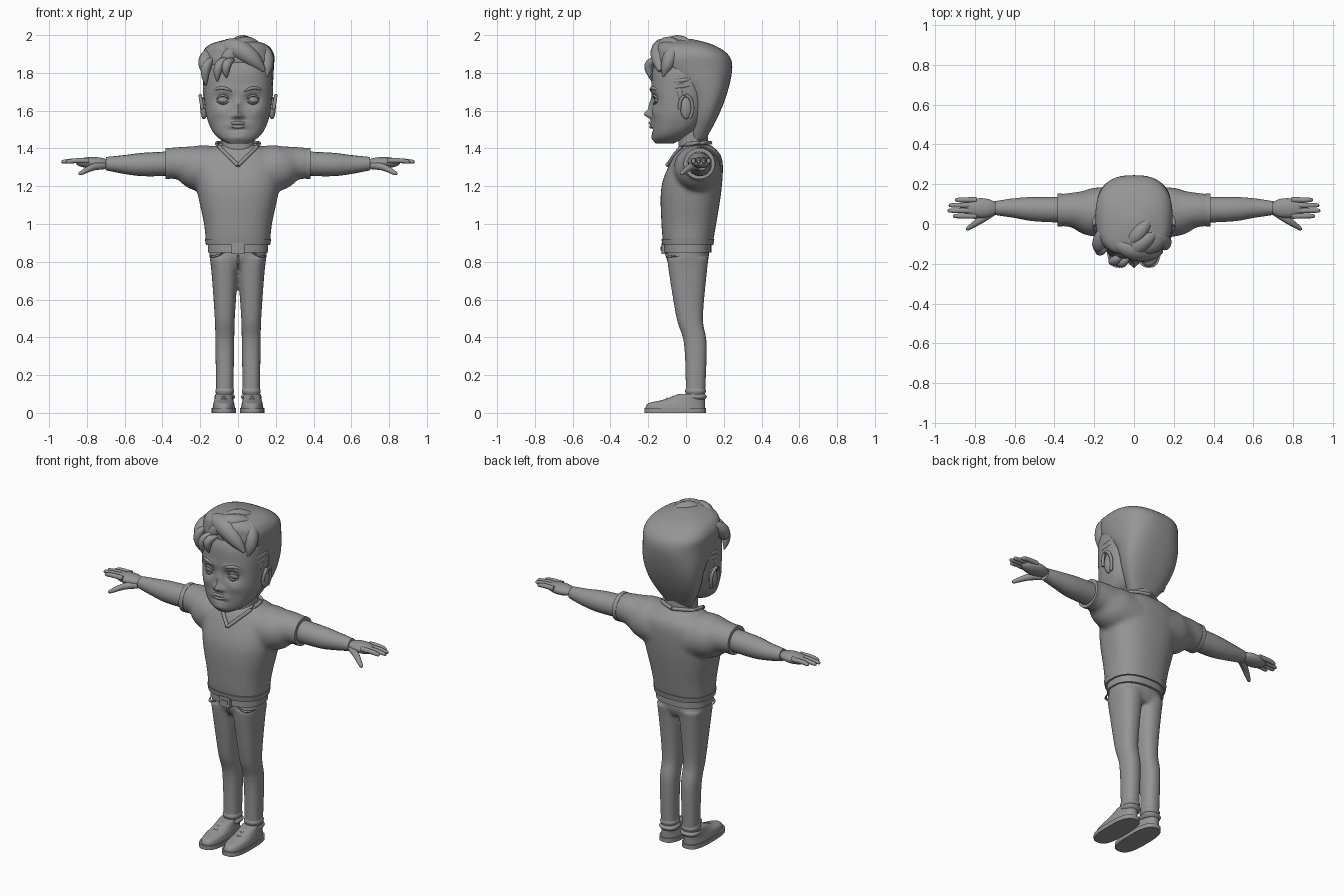
import bpy, bmesh, math
from mathutils import Vector

default_cube = bpy.data.objects.get("Cube")
if default_cube:
    bpy.data.objects.remove(default_cube, do_unlink=True)

grey = (0.3, 0.3, 0.3, 1)
clay = bpy.data.materials.new("clay_grey")
clay.use_nodes = True
clay.diffuse_color = grey
clay.node_tree.nodes["Principled BSDF"].inputs["Base Color"].default_value = grey


def select_only(objects):
    bpy.ops.object.select_all(action="DESELECT")
    for item in objects:
        item.select_set(True)
    bpy.context.view_layer.objects.active = objects[0]


def finish(name, bm):
    """Turn a bmesh into a smooth shaded object."""
    bmesh.ops.recalc_face_normals(bm, faces=bm.faces[:])
    mesh = bpy.data.meshes.new(name)
    bm.to_mesh(mesh)
    bm.free()
    mesh.materials.append(clay)
    obj = bpy.data.objects.new(name, mesh)
    bpy.context.collection.objects.link(obj)
    select_only([obj])
    bpy.ops.object.shade_smooth_by_angle(angle=math.radians(60))
    return obj


def skin(name, loops):
    """Bridge successive closed loops of points and cap both ends."""
    bm = bmesh.new()
    rings = [[bm.verts.new(point) for point in loop] for loop in loops]
    for low, high in zip(rings, rings[1:]):
        for k in range(len(low)):
            bm.faces.new((low[k - 1], low[k], high[k], high[k - 1]))
    bm.faces.new(rings[0])
    bm.faces.new(rings[-1])
    return finish(name, bm)


def spline(rows, sub):
    """Smoothly interpolate rows of numbers."""
    out = []
    for i in range(len(rows) - 1):
        before, start = rows[max(i - 1, 0)], rows[i]
        end, after = rows[i + 1], rows[min(i + 2, len(rows) - 1)]
        for k in range(sub):
            t = k / sub
            ease, rise, fall = t * t * (3 - 2 * t), t * (1 - t) ** 2, t * t * (1 - t)
            out.append([b + (c - b) * ease + (c - a) / 2 * rise - (d - b) / 2 * fall
                        for a, b, c, d in zip(before, start, end, after)])
    return out + [list(rows[-1])]


def stack(name, rows, centre=0, side=1, seg=48, sub=5, power=2.4, bumps=()):
    """Stack level sections given as (height, half width, front, back)."""
    loops = []
    for z, half, front, back in spline(rows, sub):
        loop = []
        for k in range(seg):
            c, s = math.cos(math.tau * k / seg), math.sin(math.tau * k / seg)
            x = half * math.copysign(abs(c) ** (2 / power), c)
            y = (front + back) / 2 + (back - front) / 2 * math.copysign(abs(s) ** (2 / power), s)
            if s < 0:
                y -= sum(push * math.exp(-((abs(x) - across) / wide) ** 2 - ((z - up) / tall) ** 2)
                         for across, up, wide, tall, push in bumps)
            loop.append(((centre + x) * side, y, z))
        loops.append(loop)
    return skin(name, loops)


def tube(name, points, side=1, seg=18, sub=5):
    """Sweep a round section along points given as (x, y, z, radius)."""
    path, loops = spline(points, sub), []
    for i, (x, y, z, radius) in enumerate(path):
        ahead = Vector(path[min(i + 1, len(path) - 1)][:3]) - Vector(path[max(i - 1, 0)][:3])
        ahead.normalize()
        guide = Vector((0, 1, 0)) if abs(ahead.y) < 0.9 else Vector((0, 0, 1))
        u = ahead.cross(guide).normalized() * radius
        v = u.cross(ahead)
        loop = []
        for k in range(seg):
            angle = math.tau * k / seg
            point = Vector((x, y, z)) + u * math.cos(angle) + v * math.sin(angle)
            loop.append((point.x * side, point.y, point.z))
        loops.append(loop)
    return skin(name, loops)


def arc(name, start, end, radius, bulge=(0, 0, 0), side=1):
    """Tapered strand from start to end, bowed by the bulge."""
    points, steps = [], 6
    for i in range(steps + 1):
        t = i / steps
        bow = math.sin(math.pi * t)
        spot = Vector(start).lerp(Vector(end), t) + Vector(bulge) * bow
        points.append((*spot, radius * (0.15 + 0.85 * bow ** 0.7)))
    return tube(name, points, side, seg=12, sub=3)


def ball(name, centre, size, side=1):
    bm = bmesh.new()
    bmesh.ops.create_uvsphere(bm, u_segments=24, v_segments=14, radius=1)
    for vert in bm.verts:
        vert.co = Vector(c + v * s for c, v, s in zip(centre, vert.co, size))
        vert.co.x *= side
    return finish(name, bm)


def merge(name, parts, voxel):
    """Blend overlapping parts into one soft surface."""
    select_only(parts)
    bpy.ops.object.join()
    obj = bpy.context.object
    obj.name = name
    remesh = obj.modifiers.new("blend", "REMESH")
    remesh.mode, remesh.voxel_size, remesh.use_smooth_shade = "VOXEL", voxel, True
    relax = obj.modifiers.new("relax", "SMOOTH")
    relax.factor, relax.iterations = 0.5, 8


sides = (1, -1)

# Shirt and trousers, each blended from simple masses
trunk = stack("trunk", [(.89, .17, -.12, .14), (1, .18, -.13, .16), (1.2, .22, -.13, .19),
                        (1.35, .22, -.07, .19), (1.42, .1, -.02, .13)])
sleeve = [(.1, .06, 1.28, .13), (.22, .06, 1.3, .12), (.3, .07, 1.32, .09), (.38, .07, 1.32, .08)]
merge("shirt", [trunk] + [tube("sleeve", sleeve, side, seg=32) for side in sides], .012)

seat = stack("seat", [(.77, .13, -.07, .1), (.82, .15, -.1, .12), (.9, .15, -.1, .12)])
leg = [(.07, .045, 0, .1), (.36, .05, -.01, .11), (.5, .053, -.05, .09), (.74, .07, -.09, .11), (.82, .08, -.1, .12)]
merge("trousers", [seat] + [stack("leg", leg, .07, side) for side in sides], .009)

# Neck, belt, buckle and shirt hem
stack("neck", [(1.3, .09, -.05, .12), (1.4, .085, -.04, .12), (1.52, .085, -.04, .11)])
stack("belt", [(.85, .16, -.115, .135), (.9, .16, -.115, .135)])
stack("buckle", [(.84, .035, -.13, -.1), (.9, .035, -.13, -.1)], power=8)
stack("buckle_centre", [(.86, .02, -.135, -.1), (.88, .02, -.135, -.1)], power=8)
stack("shirt_hem", [(.89, .17, -.125, .145), (.92, .175, -.13, .15)])
arc("fly_seam", (0, -.11, .85), (0, -.08, .77), .006)

for side in sides:
    # Collar, pockets and cuffs
    rim = .01
    tube("collar", [(0, -.1, 1.31, rim), (.1, -.02, 1.41, rim), (.1, .08, 1.43, rim), (0, .13, 1.43, rim)], side)
    arc("pocket_edge", (.07, -.11, .85), (.15, -.04, .83), .006, (.01, -.02, -.01), side)
    tube("sleeve_cuff", [(.36, .07, 1.32, .083), (.385, .07, 1.32, .083)], side, seg=32)
    for level, grow in ((.07, .01), (.1, .005)):
        stack("trouser_cuff", [(level, .045, 0, .1), (level + .015, .045 + grow, -grow, .1 + grow),
                               (level + .03, .045, 0, .1)], .07, side)

    # Arm and hand
    tube("arm", [(.34, .07, 1.32, .065), (.5, .075, 1.315, .062), (.6, .08, 1.315, .05), (.7, .08, 1.32, .035)], side)
    ball("palm", (.77, .08, 1.325), (.09, .05, .03), side)
    for i, reach in enumerate((.91, .935, .93, .9)):
        y = .04 + i * .027
        tube("finger", [(.79, y, 1.335, .014), (.86, y, 1.335, .013), (reach - .01, y, 1.33, .01), (reach, y, 1.33, .004)], side)
    tube("thumb", [(.71, .06, 1.31, .02), (.77, .02, 1.3, .018), (.83, -.02, 1.27, .011), (.84, -.03, 1.265, .004)], side)

    # Shoe with sole and laces
    stack("shoe_sole", [(0, .065, -.22, .105), (.025, .065, -.22, .105)], .075, side, power=2.8)
    stack("shoe", [(.02, .06, -.215, .1), (.05, .055, -.2, .1), (.07, .05, -.12, .1), (.1, .045, -.04, .1)], .075, side)
    for i in range(3):
        y, z = -.04 - i * .03, .09 - i * .01
        arc("lace", (.04, y, z - .01), (.11, y, z - .01), .006, (0, 0, .015), side)

    # Eye, lids, brow and ear
    inner, outer = (.04, -.16, 1.655), (.12, -.14, 1.655)
    ball("eye", (.077, -.14, 1.657), (.034, .026, .022), side)
    arc("upper_lid", inner, outer, .006, (0, -.02, .025), side)
    arc("lower_lid", inner, outer, .004, (0, -.02, -.02), side)
    arc("eyebrow", (.03, -.185, 1.7), (.14, -.13, 1.7), .009, (0, -.02, .02), side)
    ball("ear", (.18, 0, 1.615), (.02, .03, .06), side)
    rim_points = []
    for i in range(9):
        angle = math.pi * (i / 6 - .3)
        rim_points.append((.19 + .01 * math.sin(angle), .035 * math.cos(angle), 1.615 + .065 * math.sin(angle), .009))
    tube("ear_rim", rim_points, side, sub=3)

    # Sideburn and temple strands
    arc("sideburn", (.16, -.04, 1.78), (.17, -.025, 1.64), .02, side=side)
    for z in (1.72, 1.75):
        arc("temple_strand", (.17, .04, z + .02), (.165, -.09, z), .014, (.005, 0, 0), side)

# Face: each bump is (across, height, width, tallness, push forward)
stack("face", [(1.425, .05, -.16, -.07), (1.46, .11, -.175, 0), (1.52, .15, -.18, .08),
               (1.62, .175, -.18, .12), (1.8, .18, -.18, .15), (1.88, .15, -.15, .13)],
      seg=120, sub=14, bumps=[
          (.075, 1.66, .04, .03, -.02), (.07, 1.705, .05, .02, .01), (.1, 1.59, .04, .03, .008),
          (0, 1.62, .016, .04, .018), (0, 1.58, .02, .02, .036), (.025, 1.57, .012, .012, .015),
          (0, 1.525, .05, .02, .01), (0, 1.5, .04, .01, -.008), (0, 1.455, .04, .02, .008)])
arc("upper_lip", (-.055, -.17, 1.53), (.055, -.17, 1.53), .008, (0, -.02, .005))
arc("lower_lip", (-.05, -.17, 1.525), (.05, -.17, 1.525), .01, (0, -.015, -.01))

# Hair mass
stack("hair", [(1.44, .08, .02, .1), (1.57, .15, .03, .17), (1.7, .18, 0, .22), (1.83, .19, -.15, .245),
               (1.9, .19, -.16, .22), (1.95, .15, -.15, .14), (1.98, .05, -.1, .03)], power=2.6)

# Quiff: fat strands swept up and back from the hairline
up, out, hang = (0, -.02, .05), (-.02, -.03, 0), (-.02, -.02, .02)
quiff = [((.14, -.14, 1.81), (-.12, -.08, 1.93), .055, up), ((-.1, -.15, 1.83), (.12, -.03, 1.94), .05, up),
         ((-.06, -.12, 1.9), (.1, .06, 1.92), .04, up), ((.15, -.12, 1.78), (.08, -.04, 1.96), .04, (.03, 0, .02)),
         ((-.14, 0, 1.93), (-.16, -.13, 1.79), .04, out)]
for root, tip, thick, bow in quiff:
    arc("quiff_strand", root, tip, thick, bow)

# Fringe: thin strands hanging over the brow
fringe = [((-.05, -.15, 1.88), (-.11, -.18, 1.755)), ((-.02, -.16, 1.87), (-.06, -.19, 1.775)),
          ((-.13, -.11, 1.88), (-.17, -.12, 1.735))]
for root, tip in fringe:
    arc("fringe_strand", root, tip, .024, hang)
